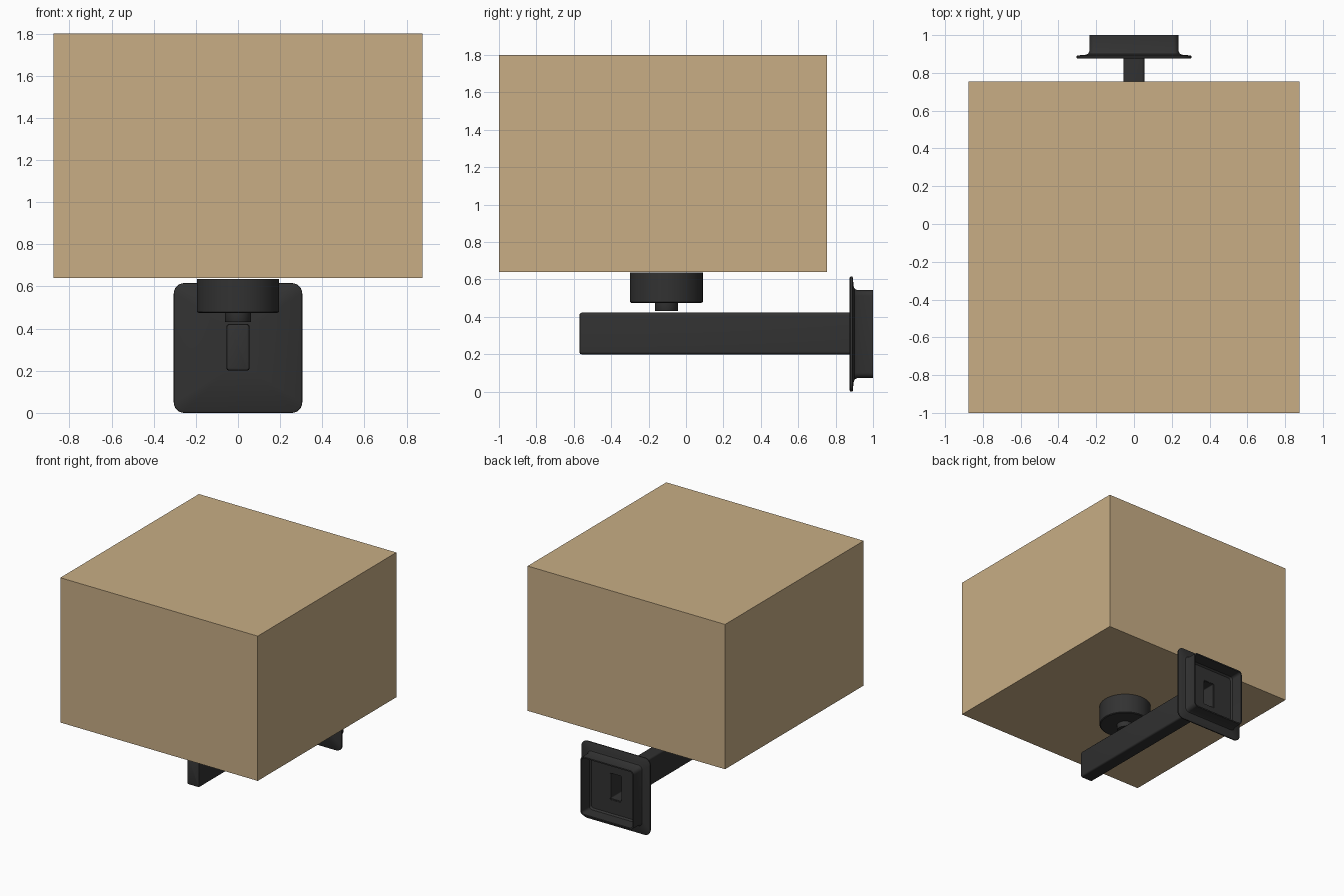
import bpy, bmesh, math

if "Cube" in bpy.data.objects:
    bpy.data.objects.remove(bpy.data.objects["Cube"])


def material(name, rgb):
    m = bpy.data.materials.new(name)
    m.diffuse_color = (*rgb, 1)
    m.use_nodes = True
    m.node_tree.nodes["Principled BSDF"].inputs["Base Color"].default_value = m.diffuse_color
    return m


TAN = material("tan fabric", (0.578, 0.423, 0.235))
BLACK = material("matte black metal", (0.032, 0.032, 0.032))


def finish(name, bm, mat, smooth=True):
    bmesh.ops.recalc_face_normals(bm, faces=bm.faces[:])
    me = bpy.data.meshes.new(name)
    bm.to_mesh(me)
    bm.free()
    ob = bpy.data.objects.new(name, me)
    bpy.context.collection.objects.link(ob)
    me.materials.append(mat)
    if smooth:
        bpy.ops.object.select_all(action='DESELECT')
        ob.select_set(True)
        bpy.context.view_layer.objects.active = ob
        bpy.ops.object.shade_smooth_by_angle(angle=math.radians(35))
    return ob


def rounded_rect(hx, hz, r, y, cz, steps=6):
    # rounded rectangle in the xz plane
    pts = []
    for k, (sx, sz) in enumerate(((1, 1), (-1, 1), (-1, -1), (1, -1))):
        for i in range(steps + 1):
            a = math.pi / 2 * (k + i / steps)
            pts.append((sx * (hx - r) + r * math.cos(a), y,
                        cz + sz * (hz - r) + r * math.sin(a)))
    return pts


def loft(name, sections, cz, mat, closed=False):
    bm = bmesh.new()
    rings = [[bm.verts.new(p) for p in rounded_rect(*s, cz)] for s in sections]
    pairs = list(zip(rings, rings[1:]))
    if closed:
        pairs.append((rings[-1], rings[0]))
    for a, b in pairs:
        for i in range(len(a)):
            j = (i + 1) % len(a)
            bm.faces.new((a[i], a[j], b[j], b[i]))
    if not closed:
        bm.faces.new(rings[0])
        bm.faces.new(rings[-1])
    return finish(name, bm, mat)


def lathe(name, profile, y, mat, seg=48):
    bm = bmesh.new()
    rings = [[bm.verts.new((r * math.cos(2 * math.pi * i / seg),
                            y + r * math.sin(2 * math.pi * i / seg), z))
              for i in range(seg)] for r, z in profile]
    for a, b in zip(rings, rings[1:]):
        for i in range(seg):
            j = (i + 1) % seg
            bm.faces.new((a[i], a[j], b[j], b[i]))
    bm.faces.new(rings[0])
    bm.faces.new(rings[-1])
    return finish(name, bm, mat)


# box shade
bm = bmesh.new()
bmesh.ops.create_cube(bm, size=1)
for v in bm.verts:
    v.co = (v.co.x * 1.75, v.co.y * 1.755 - 0.1225, v.co.z * 1.16 + 1.22)
finish("shade", bm, TAN, smooth=False)

# hollow-backed wall plate with a flange and an opening into the arm
loft("wall_plate", [
    (0.052, 0.107, 0.010, 0.875),
    (0.298, 0.301, 0.045, 0.875),
    (0.304, 0.307, 0.050, 0.879),
    (0.305, 0.308, 0.050, 0.889),
    (0.300, 0.303, 0.048, 0.892),
    (0.258, 0.258, 0.040, 0.896),
    (0.243, 0.243, 0.035, 0.901),
    (0.236, 0.236, 0.030, 0.914),
    (0.235, 0.235, 0.030, 1.000),
    (0.225, 0.225, 0.022, 1.000),
    (0.225, 0.225, 0.022, 0.902),
    (0.215, 0.215, 0.020, 0.888),
    (0.052, 0.107, 0.010, 0.888)], 0.308, BLACK, closed=True)

# arm: tube open at the wall, capped at the front
loft("arm", [
    (0.046, 0.101, 0.007, -0.555),
    (0.046, 0.101, 0.007, 0.885),
    (0.055, 0.111, 0.014, 0.885),
    (0.055, 0.111, 0.014, -0.558),
    (0.052, 0.108, 0.013, -0.566),
    (0.045, 0.101, 0.009, -0.569)], 0.311, BLACK)

# lamp holder cup and its short stem
lathe("lamp_cup", [(0.188, 0.475), (0.195, 0.480), (0.195, 0.636)], -0.105, BLACK)
lathe("cup_stem", [(0.060, 0.431), (0.062, 0.434), (0.062, 0.480)], -0.105, BLACK)
